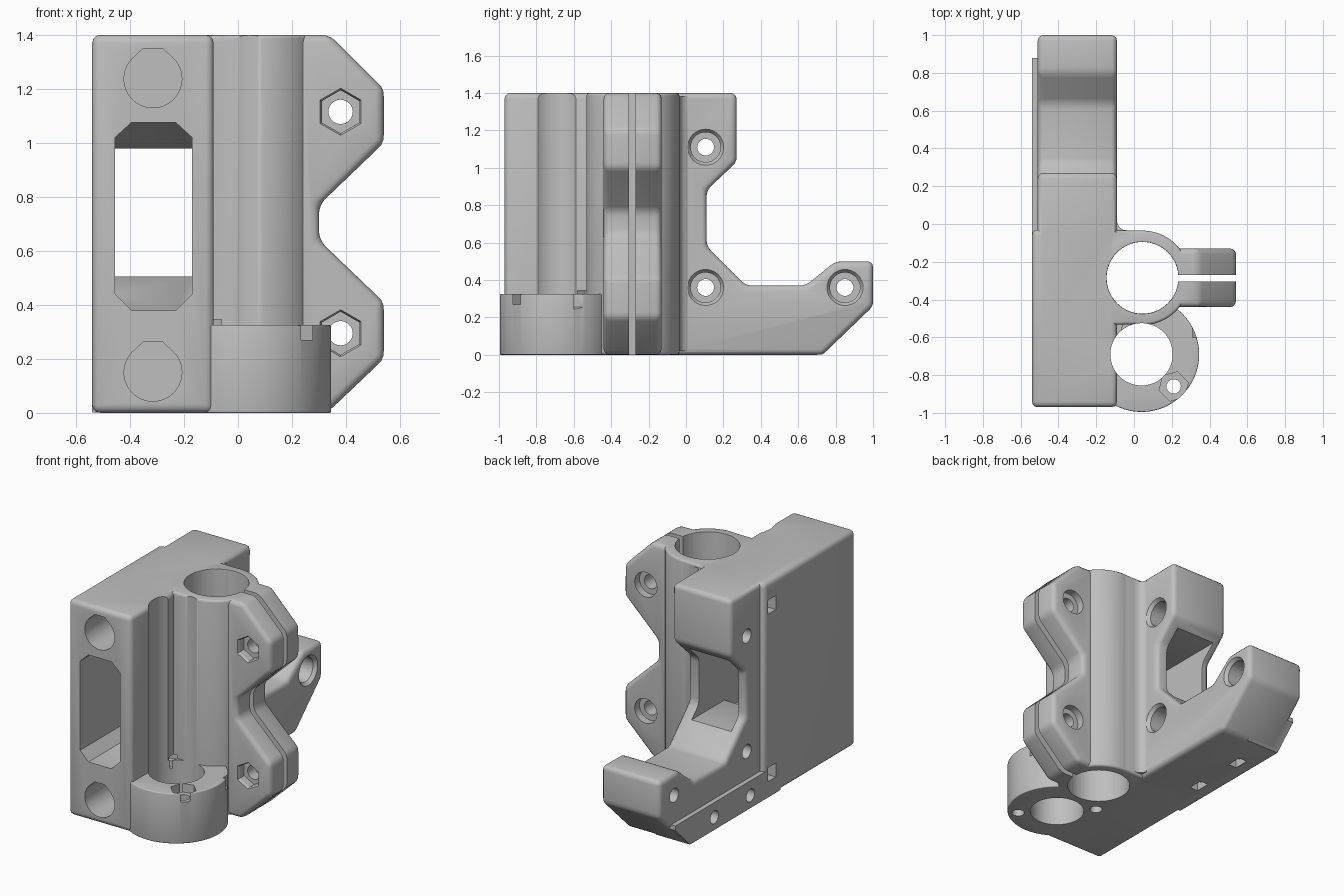
import bpy, bmesh, math
from mathutils import Vector

cube = bpy.data.objects.get("Cube")
if cube:
    bpy.data.objects.remove(cube, do_unlink=True)

grey = bpy.data.materials.new("warm_grey_plastic")
grey.use_nodes = True
COLOUR = (0.52, 0.52, 0.52, 1)
grey.diffuse_color = COLOUR
grey.node_tree.nodes["Principled BSDF"].inputs["Base Color"].default_value = COLOUR


def activate(ob):
    bpy.ops.object.select_all(action='DESELECT')
    ob.select_set(True)
    bpy.context.view_layer.objects.active = ob


def prism(name, pts, axis, a, b, bevel=0, scale_end=1):
    """Extrude a 2D outline along an axis from a to b, optionally rounding edges."""
    place = {'x': lambda p, t: (t, p[0], p[1]),
             'y': lambda p, t: (p[0], t, p[1]),
             'z': lambda p, t: (p[0], p[1], t)}[axis]
    cx = sum(p[0] for p in pts) / len(pts)
    cy = sum(p[1] for p in pts) / len(pts)
    far = [(cx + (p[0] - cx) * scale_end, cy + (p[1] - cy) * scale_end) for p in pts]
    bm = bmesh.new()
    lo = [bm.verts.new(place(p, a)) for p in pts]
    hi = [bm.verts.new(place(p, b)) for p in far]
    bm.faces.new(lo)
    bm.faces.new(hi)
    n = len(pts)
    for i in range(n):
        j = (i + 1) % n
        bm.faces.new((lo[i], lo[j], hi[j], hi[i]))
    bmesh.ops.recalc_face_normals(bm, faces=bm.faces)
    me = bpy.data.meshes.new(name)
    bm.to_mesh(me)
    bm.free()
    me.materials.append(grey)
    ob = bpy.data.objects.new(name, me)
    bpy.context.scene.collection.objects.link(ob)
    if bevel:
        m = ob.modifiers.new("round", 'BEVEL')
        m.width, m.segments, m.limit_method = bevel, 3, 'ANGLE'
        activate(ob)
        bpy.ops.object.modifier_apply(modifier=m.name)
    return ob


def rect(u0, u1, v0, v1):
    return [(u0, v0), (u1, v0), (u1, v1), (u0, v1)]


def ring(u, v, r, n=64, turn=0):
    return [(u + r * math.cos(math.tau * i / n + turn),
             v + r * math.sin(math.tau * i / n + turn)) for i in range(n)]


def combine(target, other, op):
    m = target.modifiers.new("combine", 'BOOLEAN')
    m.operation, m.solver, m.object = op, 'EXACT', other
    activate(target)
    bpy.ops.object.modifier_apply(modifier=m.name)
    bpy.data.objects.remove(other, do_unlink=True)


def cut(*args, **kw):
    combine(body, prism("cutter", *args, **kw), 'DIFFERENCE')


def add(*args, **kw):
    combine(body, prism("piece", *args, **kw), 'UNION')


# Main block, with the hooked rear arm set slightly inward
body = prism("carriage_end_bracket", rect(-0.54, -0.09, -0.97, -0.03), 'z', 0, 1.4, bevel=0.03)
add([(-0.6, 0), (0.73, 0), (1, 0.26), (1, 0.5), (0.8, 0.5), (0.64, 0.37), (0.32, 0.37),
     (0.11, 0.58), (0.11, 0.88), (0.27, 1.03), (0.27, 1.4), (-0.6, 1.4)],
    'x', -0.51, -0.09, bevel=0.03)
# Raised strip along the lower side of the arm
add([(-0.2, 0.002), (0.73, 0.002), (0.88, 0.15), (0.88, 0.18), (-0.2, 0.18)], 'x', -0.54, -0.3)

# Bearing column and its web to the block
BX, BY = 0.045, -0.285
add(ring(BX, BY, 0.25), 'z', 0, 1.4, bevel=0.015)
add(rect(-0.2, BX, BY - 0.247, BY + 0.25), 'z', 0.001, 1.399, bevel=0.015)
# Small concave fillet where the column meets the arm
add([(-0.15, -0.1), (-0.02, -0.1), (-0.02, -0.036), (-0.06, -0.03), (-0.08, -0.015),
     (-0.09, 0.01), (-0.15, 0.01)], 'z', 0.02, 1.38)

# Two-eared clamp
add([(0.1, 0), (0.33, 0), (0.54, 0.2), (0.54, 0.41), (0.3, 0.64), (0.3, 0.77), (0.54, 1.0),
     (0.54, 1.2), (0.34, 1.4), (0.1, 1.4)], 'y', -0.44, -0.13, bevel=0.03)

# Low screw-nut ring
SX, SY = 0.04, -0.69
add(ring(SX, SY, 0.305), 'z', 0, 0.325, bevel=0.006)
add(rect(-0.2, SX, -0.88, -0.4), 'z', 0.001, 0.325)

# Vertical bores, rim chamfers and the clamp slit
cut(ring(BX, BY, 0.19), 'z', -0.1, 1.5)
cut(ring(BX, BY, 0.203), 'z', 1.5, 1.38, scale_end=0.93)
cut(ring(BX, BY, 0.203), 'z', -0.1, 0.02, scale_end=0.93)
cut(rect(0.18, 0.7, -0.305, -0.27), 'z', -0.1, 1.5)
cut(ring(SX, SY, 0.165), 'z', -0.1, 1.5)

# Nut pockets and screw holes of the ring, on opposite sides
for s in (1, -1):
    x, y = SX + 0.17 * s, SY - 0.17 * s
    cut(ring(x, y, 0.08, 6, math.radians(-45)), 'z', 0.27, 0.345)
    cut(ring(x, y, 0.038, 24), 'z', -0.1, 0.3)

# Clamp bolts: hex pocket in front, round counterbore behind
for z in (0.295, 1.115):
    cut(ring(0.38, z, 0.045, 32), 'y', -0.6, 0)
    cut(ring(0.38, z, 0.08, 6, math.pi / 6), 'y', -0.6, -0.38)
    cut(ring(0.38, z, 0.092, 6, math.pi / 6), 'y', -0.45, -0.425, scale_end=0.87)
    cut(ring(0.38, z, 0.08, 32), 'y', -0.18, 0)

# Arm bolts with deep counterbores
for y, z in ((0.105, 1.11), (0.105, 0.36), (0.85, 0.36)):
    cut(ring(y, z, 0.045, 32), 'x', -0.7, 0)
    cut(ring(y, z, 0.08, 40), 'x', -0.26, 0)
    cut(ring(y, z, 0.1, 40), 'x', -0.085, -0.115, scale_end=0.78)

# Blind teardrop rod sockets, each with a square side pocket
for z in (0.15, 1.237):
    arc = [math.radians(135 + 270 * i / 40) for i in range(41)]
    drop = [(-0.315 + 0.107 * math.cos(a), z + 0.107 * math.sin(a)) for a in arc]
    drop += [(-0.28, z + 0.113), (-0.35, z + 0.113)]
    cut(drop, 'y', -1.1, -0.02)
    cut(rect(-0.15, -0.07, z - 0.045, z + 0.045), 'x', -0.7, -0.38)

# Through window: chamfered opening that narrows toward the back
opening = prism("window_cutter", [(-0.455, 0.44), (-0.395, 0.38), (-0.23, 0.38), (-0.17, 0.44),
                (-0.17, 1.02), (-0.23, 1.075), (-0.395, 1.075), (-0.455, 1.02)], 'y', -1.1, 0.4)
taper = prism("taper", [(-1.2, 0.37), (-0.4, 0.37), (-0.15, 0.505), (0.5, 0.505), (0.5, 0.98),
              (-0.3, 0.98), (-0.5, 1.09), (-1.2, 1.09)], 'x', -0.6, 0)
combine(opening, taper, 'INTERSECT')
combine(body, opening, 'DIFFERENCE')

# Belt-side screw holes in the strip and nut slots from below
for y in (0.11, 0.48):
    cut(ring(y, 0.085, 0.042, 24), 'x', -0.7, -0.35)
    cut(rect(-0.46, -0.4, y - 0.05, y + 0.05), 'z', -0.1, 0.13)

activate(body)
bpy.ops.object.shade_smooth_by_angle(angle=math.radians(32))
